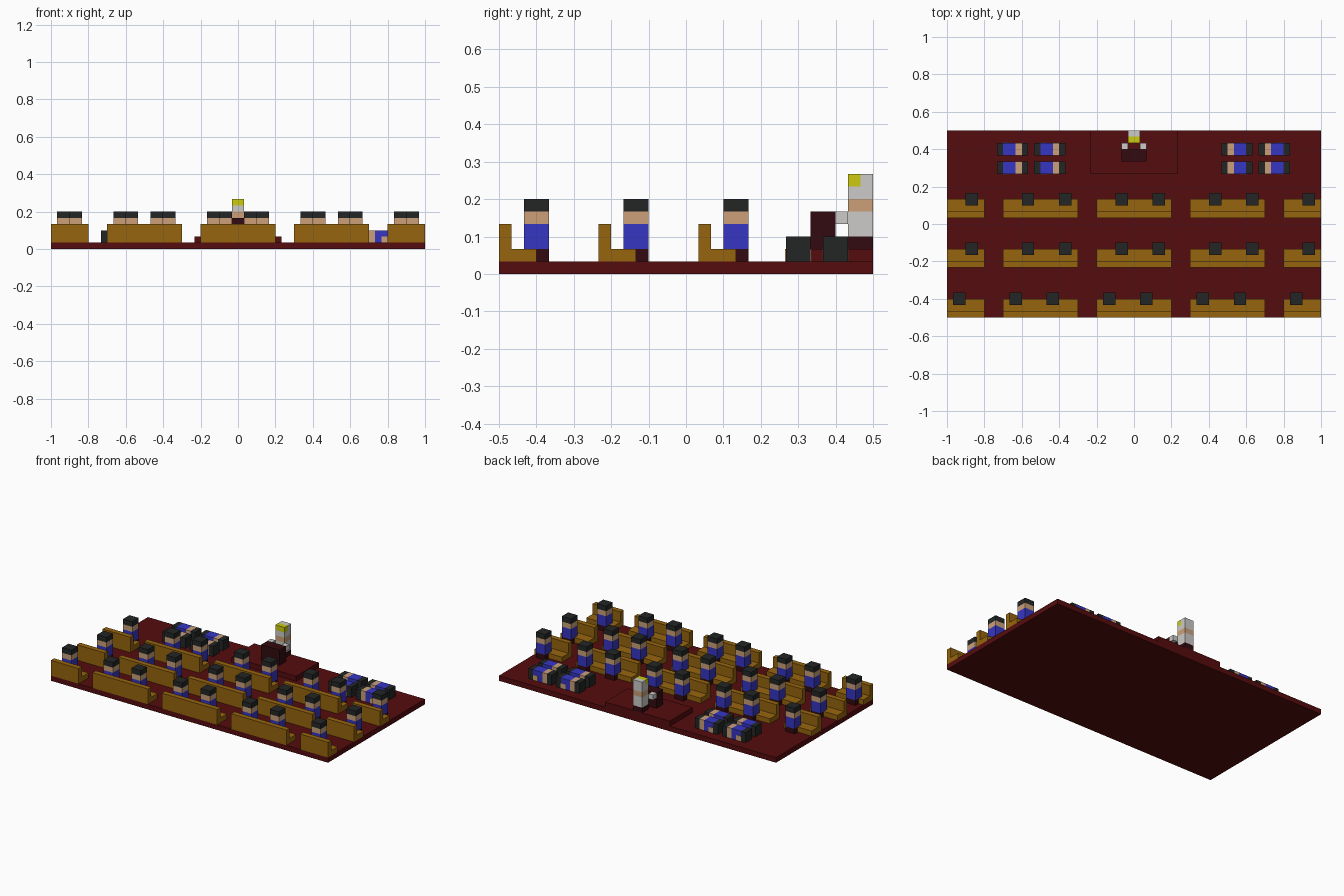
import bpy, bmesh

cube = bpy.data.objects.get("Cube")
if cube:
    bpy.data.objects.remove(cube, do_unlink=True)

U = 1 / 30  # one block


def material(name, rgb):
    lin = [((c / 255 + 0.055) / 1.055) ** 2.4 if c > 10 else c / 255 / 12.92 for c in rgb]
    m = bpy.data.materials.new(name)
    m.use_nodes = True
    m.diffuse_color = (*lin, 1)
    m.node_tree.nodes["Principled BSDF"].inputs["Base Color"].default_value = (*lin, 1)
    return m


RED = material("carpet red", (85, 12, 13))
MAROON = material("dark maroon", (50, 11, 16))
WOOD = material("golden wood", (150, 101, 14))
BLACK = material("charcoal", (36, 37, 37))
SKIN = material("skin tan", (204, 160, 122))
BLUE = material("cloth blue", (54, 54, 196))
WHITE = material("robe white", (204, 203, 200))
YELLOW = material("yellow", (204, 203, 18))


def blocks(name, parts):
    """One object from boxes (material, x0, x1, y0, y1, z0, z1) in block units."""
    bm = bmesh.new()
    mesh = bpy.data.meshes.new(name)
    mats = []
    for mat, x0, x1, y0, y1, z0, z1 in parts:
        if mat not in mats:
            mats.append(mat)
            mesh.materials.append(mat)
        verts = bmesh.ops.create_cube(bm, size=1)["verts"]
        for v in verts:
            v.co.x = (x1 if v.co.x > 0 else x0) * U
            v.co.y = (y1 if v.co.y > 0 else y0) * U
            v.co.z = (z1 if v.co.z > 0 else z0) * U
        for f in {f for v in verts for f in v.link_faces}:
            f.material_index = mats.index(mat)
    bm.to_mesh(mesh)
    bm.free()
    ob = bpy.data.objects.new(name, mesh)
    bpy.context.collection.objects.link(ob)
    return ob


# Floor and raised stage
blocks("floor", [(RED, -30, 30, -15, 15, 0, 1)])
blocks("stage", [(RED, -7, 7, 8, 15, 1, 2)])

# Rows of benches, each with seated people
bench_spans = [(-30, -24), (-21, -9), (-6, 6), (9, 21), (24, 30)]
front_seats = [-29, -20, -14, -5, 1, 10, 16, 25]
for row, (y, shift) in enumerate([(-15, 0), (-7, 2), (1, 2)]):
    for x0, x1 in bench_spans:
        blocks(f"bench_{row}", [
            (WOOD, x0, x1, y, y + 1, 1, 4),
            (WOOD, x0, x1, y + 1, y + 3, 1, 2),
        ])
    for s in front_seats:
        x = s + shift
        blocks(f"seated_person_{row}", [
            (MAROON, x, x + 2, y + 3, y + 4, 1, 2),
            (BLUE, x, x + 2, y + 2, y + 4, 2, 4),
            (SKIN, x, x + 2, y + 2, y + 4, 4, 5),
            (BLACK, x, x + 2, y + 2, y + 4, 5, 6),
        ])


# Lying people with heads toward the stage
def lying_person(foot, d, y):
    def seg(mat, a, b):
        return (mat, *sorted((foot + a * d, foot + b * d)), y, y + 2, 1, 3)
    hx = sorted((foot + d, foot + 2 * d))
    e = 0.05
    blocks("lying_person", [
        seg(BLACK, 0, 1), seg(BLUE, 1, 3), seg(SKIN, 3, 4), seg(BLACK, 4, 5),
        (SKIN, *hx, y - e, y, 1, 2),          # hands
        (SKIN, *hx, y + 2, y + 2 + e, 1, 2),
    ])


for y in (8, 11):
    for foot, d in ((-22, 1), (-16, 1), (19, -1), (25, -1)):
        lying_person(foot, d, y)

# Lectern and the robed speaker behind it
blocks("lectern", [(MAROON, -2, 2, 10, 12, 2, 5)])
blocks("speaker", [
    (MAROON, -1, 1, 13, 15, 2, 3),
    (WHITE, -1, 1, 13, 15, 3, 5),
    (SKIN, -1, 1, 13, 15, 5, 6),
    (WHITE, -1, 1, 13, 15, 6, 7),
    (WHITE, -1, 1, 14, 15, 7, 8),
    (YELLOW, -1, 1, 13, 14, 7, 8),
    (WHITE, -2, -1, 12, 13, 4, 5),
    (WHITE, 1, 2, 12, 13, 4, 5),
])
